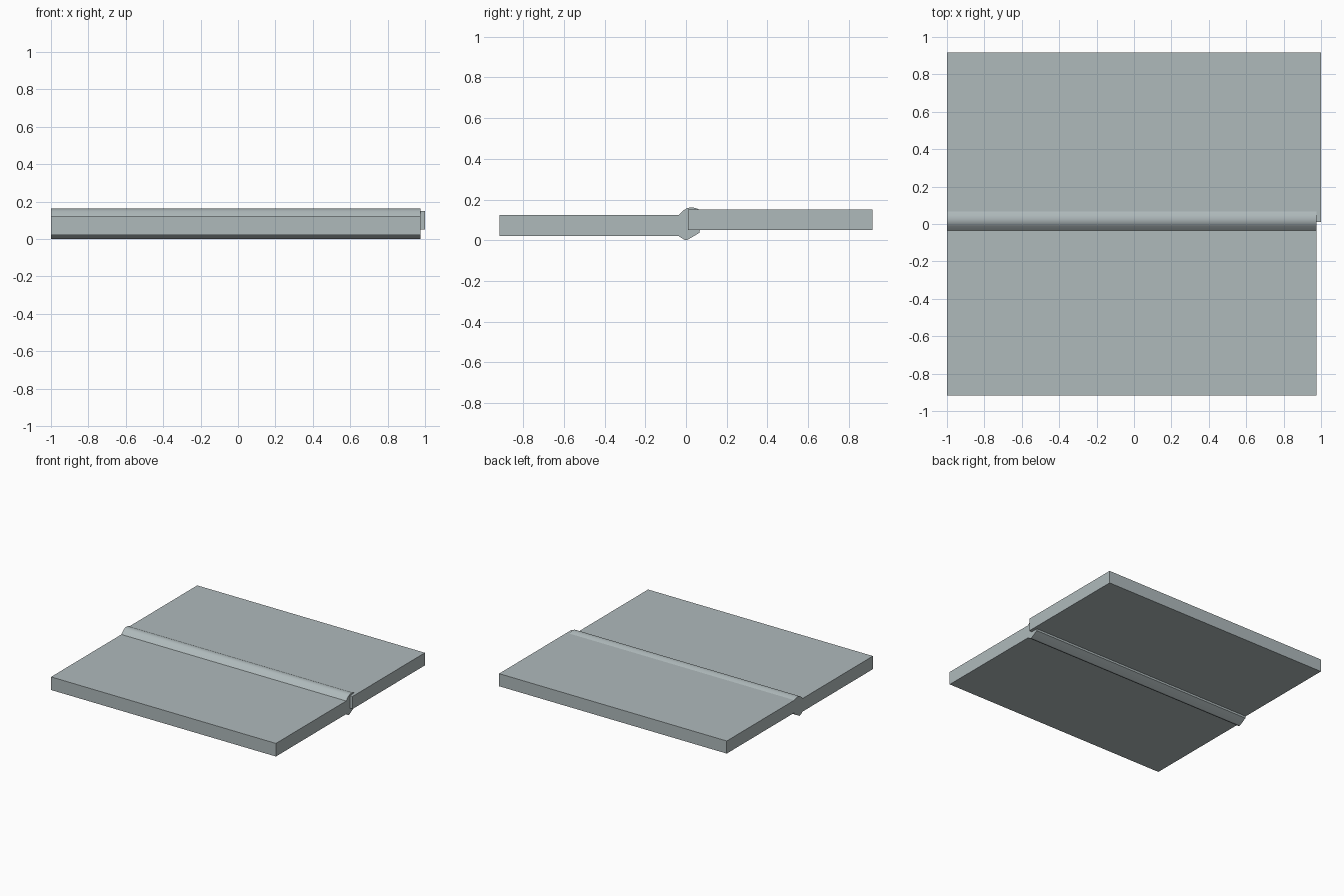
import bpy, bmesh, math

if "Cube" in bpy.data.objects:
    bpy.data.objects.remove(bpy.data.objects["Cube"])

steel = bpy.data.materials.new("pale steel grey")
steel.diffuse_color = (0.43, 0.49, 0.50, 1)
steel.use_nodes = True
steel.node_tree.nodes["Principled BSDF"].inputs["Base Color"].default_value = steel.diffuse_color


def extrude_profile(name, profile, x0, x1, smooth=False):
    """Sweep a (y, z) outline along x into a closed solid."""
    bm = bmesh.new()
    face = bm.faces.new([bm.verts.new((x0, y, z)) for y, z in profile])
    out = bmesh.ops.extrude_face_region(bm, geom=[face], use_keep_orig=True)
    moved = [g for g in out["geom"] if isinstance(g, bmesh.types.BMVert)]
    bmesh.ops.translate(bm, verts=moved, vec=(x1 - x0, 0, 0))
    bmesh.ops.recalc_face_normals(bm, faces=bm.faces)
    mesh = bpy.data.meshes.new(name)
    bm.to_mesh(mesh)
    bm.free()
    mesh.materials.append(steel)
    obj = bpy.data.objects.new(name, mesh)
    bpy.context.collection.objects.link(obj)
    if smooth:
        bpy.ops.object.select_all(action='DESELECT')
        obj.select_set(True)
        bpy.context.view_layer.objects.active = obj
        bpy.ops.object.shade_smooth_by_angle(angle=math.radians(40))
    return obj


def plate(name, y0, y1, z0, z1, x1):
    return extrude_profile(name, [(y0, z0), (y1, z0), (y1, z1), (y0, z1)], -1, x1)


# Two flat plates, slightly offset in height and length
plate("front_plate", -0.917, -0.035, 0.02, 0.124, 0.975)
plate("back_plate", 0.01, 0.917, 0.05, 0.15, 1.0)

# Raised joint bead running along the seam
bead = [(-0.035, 0.02), (-0.012, 0.005), (0.0, 0.0), (0.012, 0.005),
        (0.065, 0.036), (0.068, 0.05), (0.068, 0.15), (0.045, 0.159),
        (0.025, 0.162), (0.005, 0.158), (-0.012, 0.147), (-0.035, 0.124)]
extrude_profile("joint_bead", bead, -1, 0.975, smooth=True)
